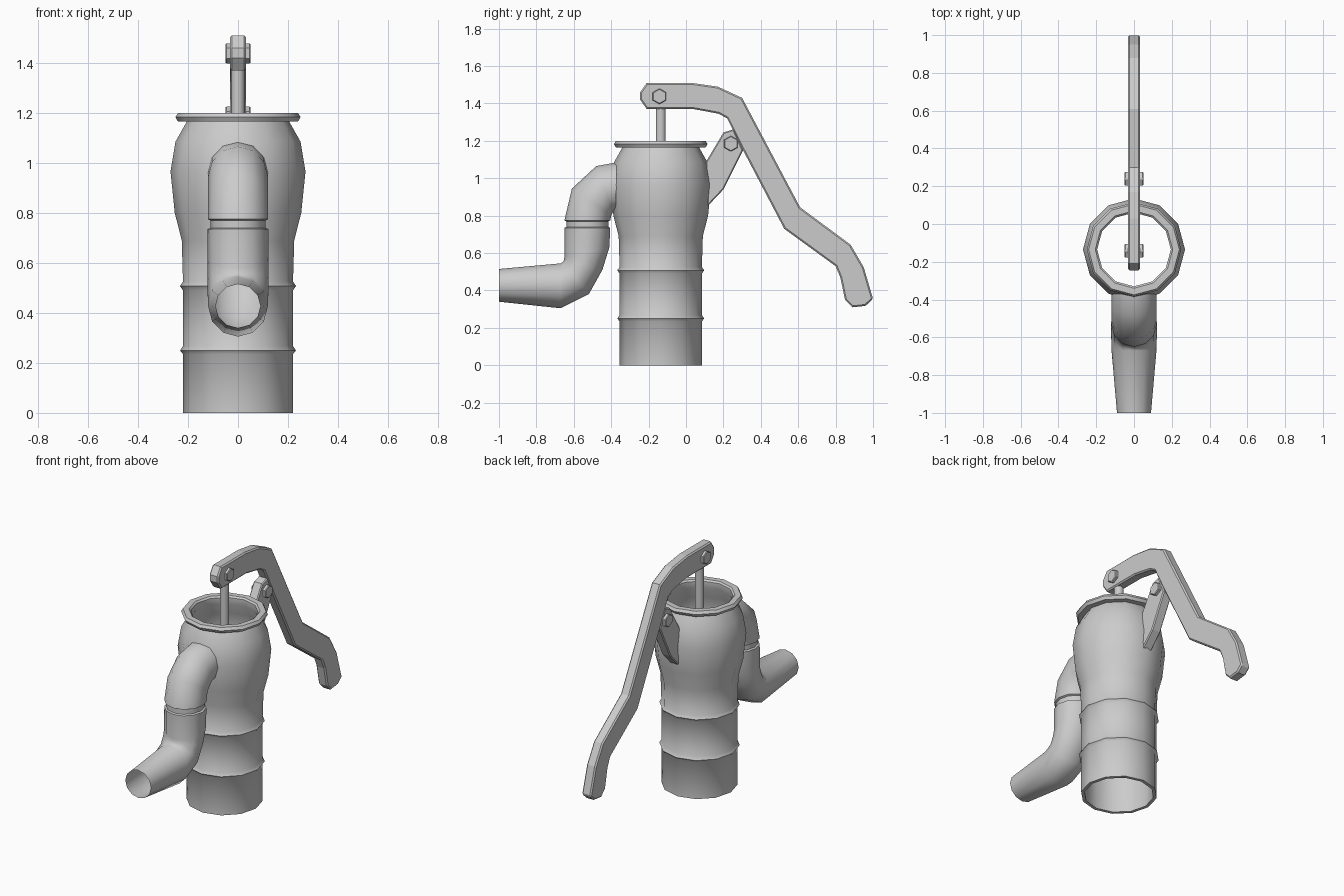
import bpy, bmesh
from math import sin, cos, pi, radians

if "Cube" in bpy.data.objects:
    bpy.data.objects.remove(bpy.data.objects["Cube"])

AXIS_Y = -0.135   # centre of the pump barrel
SIDES = 12


def finish(name, bm, angle=None):
    bmesh.ops.recalc_face_normals(bm, faces=bm.faces)
    me = bpy.data.meshes.new(name)
    bm.to_mesh(me)
    bm.free()
    ob = bpy.data.objects.new(name, me)
    bpy.context.collection.objects.link(ob)
    if angle:
        bpy.ops.object.select_all(action='DESELECT')
        ob.select_set(True)
        bpy.context.view_layer.objects.active = ob
        bpy.ops.object.shade_smooth_by_angle(angle=radians(angle))
    return ob


def skin(name, rings, closed=False, angle=40):
    """Join successive rings of points with quads."""
    bm = bmesh.new()
    vs = [[bm.verts.new(p) for p in r] for r in rings]
    pairs = list(zip(vs, vs[1:])) + ([(vs[-1], vs[0])] if closed else [])
    for a, b in pairs:
        for i in range(len(a)):
            j = (i + 1) % len(a)
            bm.faces.new((a[i], a[j], b[j], b[i]))
    return finish(name, bm, angle)


def plate(name, outline, half, bevel):
    """Extrude a side (y, z) outline across x."""
    bm = bmesh.new()
    f = bm.faces.new([bm.verts.new((-half, y, z)) for y, z in outline])
    ext = bmesh.ops.extrude_face_region(bm, geom=[f])['geom']
    bmesh.ops.translate(bm, vec=(2 * half, 0, 0),
                        verts=[v for v in ext if isinstance(v, bmesh.types.BMVert)])
    ob = finish(name, bm)
    if bevel:
        m = ob.modifiers.new("edge_bevel", 'BEVEL')
        m.width, m.segments, m.limit_method = bevel, 1, 'ANGLE'
        m.angle_limit = radians(60)
    return ob


def ngon(y, z, r, n=6):
    return [(y + r * sin(2 * pi * i / n), z + r * cos(2 * pi * i / n)) for i in range(n)]


# Barrel: outer wall with two bands, bulged head and rim, then inner wall
barrel = [(0.22, 0), (0.22, 0.235), (0.232, 0.25), (0.22, 0.268), (0.22, 0.49),
          (0.232, 0.508), (0.22, 0.525), (0.225, 0.69), (0.253, 0.8), (0.27, 0.965),
          (0.25, 1.085), (0.205, 1.165), (0.24, 1.165), (0.25, 1.183), (0.24, 1.2),
          (0.205, 1.2), (0.195, 1.19), (0.195, 1.15), (0.233, 1.075), (0.252, 0.965),
          (0.236, 0.81), (0.205, 0.69), (0.2, 0)]
skin("pump_barrel",
     [[(r * cos(2 * pi * i / SIDES), AXIS_Y + r * sin(2 * pi * i / SIDES), z)
       for i in range(SIDES)] for r, z in barrel], closed=True)

# Spout: each ring is (outer y, z, inner y, z, half width)
spout = [(-0.37, 1.085, -0.375, 0.83, 0.12), (-0.48, 1.065, -0.39, 0.82, 0.12),
         (-0.61, 0.945, -0.40, 0.80, 0.12), (-0.65, 0.775, -0.405, 0.775, 0.121),
         (-0.64, 0.77, -0.415, 0.77, 0.11), (-0.64, 0.74, -0.415, 0.74, 0.11),
         (-0.65, 0.735, -0.405, 0.735, 0.121), (-0.65, 0.58, -0.41, 0.63, 0.121),
         (-0.652, 0.565, -0.447, 0.51, 0.121), (-0.657, 0.553, -0.52, 0.38, 0.121),
         (-0.67, 0.545, -0.67, 0.305, 0.119), (-1.0, 0.515, -1.0, 0.34, 0.09)]
skin("spout",
     [[(w * sin(t), (a + c) / 2 + (a - c) / 2 * cos(t), (b + d) / 2 + (b - d) / 2 * cos(t))
       for t in (2 * pi * i / SIDES for i in range(SIDES))]
      for a, b, c, d, w in spout], angle=50)

# Lever handle
plate("lever_handle",
      [(-0.21, 1.51), (0.03, 1.51), (0.17, 1.49), (0.30, 1.43), (0.61, 0.845),
       (0.88, 0.645), (0.95, 0.525), (1.0, 0.355), (0.96, 0.318), (0.89, 0.31),
       (0.85, 0.35), (0.825, 0.47), (0.80, 0.53), (0.525, 0.73), (0.305, 1.15),
       (0.22, 1.32), (0.175, 1.345), (0.04, 1.37), (-0.21, 1.37), (-0.245, 1.42),
       (-0.245, 1.46)], 0.032, 0.008)

# Pivot bracket on the back of the barrel
plate("pivot_bracket",
      [(0.105, 1.085), (0.20, 1.245), (0.255, 1.262), (0.305, 1.15), (0.20, 0.94),
       (0.115, 0.85)], 0.031, 0.006)

# Bolts through lever and bracket: wide washer and hex head on both sides
for name, y, z in (("rod_bolt", -0.142, 1.438), ("pivot_bolt", 0.24, 1.185)):
    plate(name, ngon(y, z, 0.042), 0.05, 0.004)

# Piston rod
rod = ngon(AXIS_Y, 0, 0.027, 10)
skin("piston_rod", [[(x, y, z) for y, x in rod] for z in (0.95, 1.4)])
